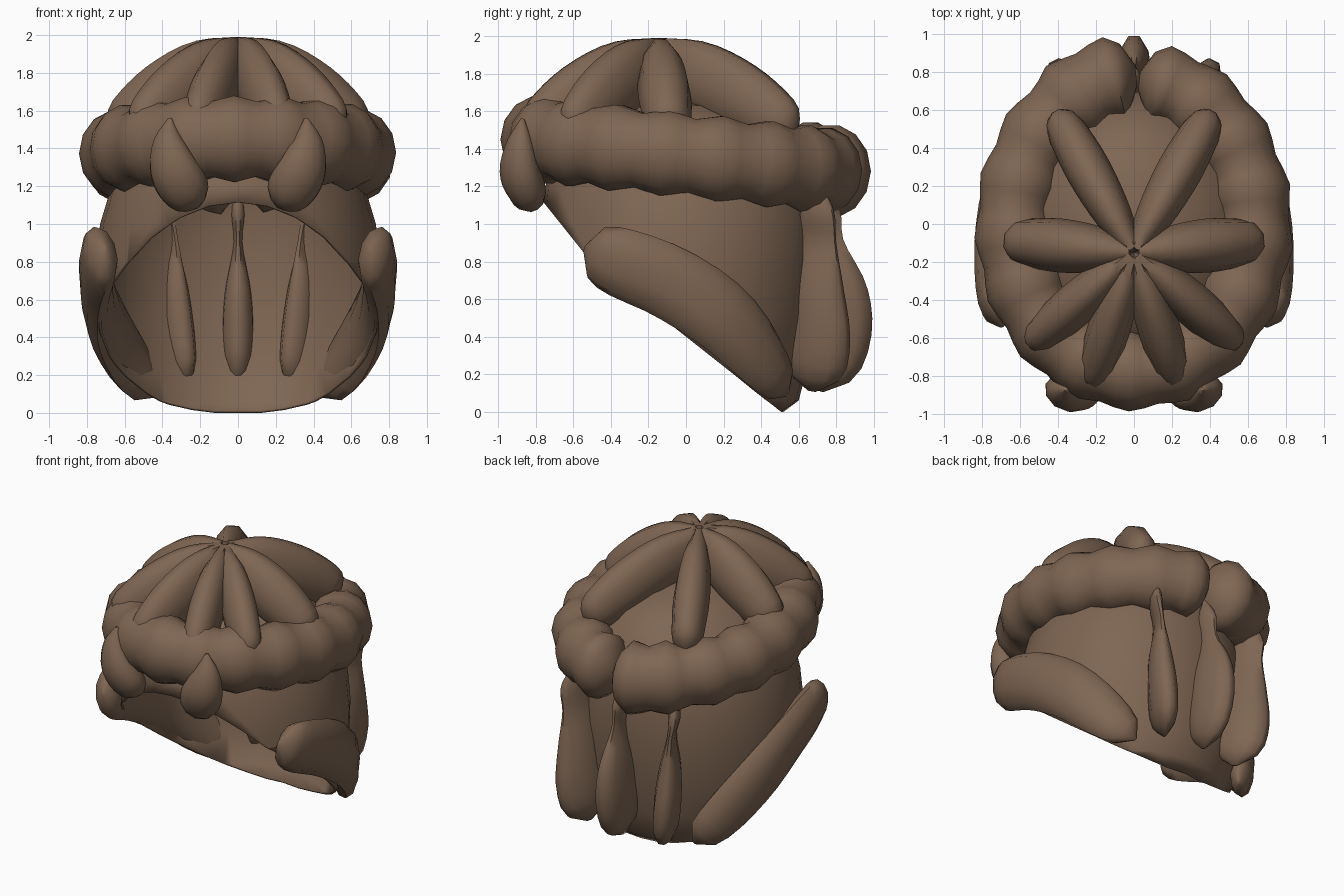
import bpy, bmesh, math
from mathutils import Vector

if "Cube" in bpy.data.objects:
    bpy.data.objects.remove(bpy.data.objects["Cube"])

brown = bpy.data.materials.new("hair_brown")
brown.use_nodes = True
brown.diffuse_color = (0.21, 0.132, 0.086, 1)
brown.node_tree.nodes["Principled BSDF"].inputs["Base Color"].default_value = (0.21, 0.132, 0.086, 1)


def finish(bm, name, angle=60):
    bmesh.ops.recalc_face_normals(bm, faces=bm.faces[:])
    mesh = bpy.data.meshes.new(name)
    bm.to_mesh(mesh)
    bm.free()
    mesh.materials.append(brown)
    obj = bpy.data.objects.new(name, mesh)
    bpy.context.collection.objects.link(obj)
    bpy.ops.object.select_all(action="DESELECT")
    obj.select_set(True)
    bpy.context.view_layer.objects.active = obj
    bpy.ops.object.shade_smooth_by_angle(angle=math.radians(angle))
    return obj


def loft(rings, caps=True):
    bm = bmesh.new()
    loops = [[bm.verts.new(p) for p in ring] for ring in rings]
    n = len(loops[0])
    for a, b in zip(loops, loops[1:]):
        for i in range(n):
            bm.faces.new((a[i], a[(i + 1) % n], b[(i + 1) % n], b[i]))
    if caps:
        bm.faces.new(loops[0])
        bm.faces.new(loops[-1])
    return bm


def sample(keys, count):
    """Smooth interpolation through keys of position and two radii."""
    keys = [Vector(k) for k in keys]
    pts = [2 * keys[0] - keys[1]] + keys + [2 * keys[-1] - keys[-2]]
    out = []
    for s in range(count):
        u = s / (count - 1) * (len(keys) - 1)
        i = min(int(u), len(keys) - 2)
        t = u - i
        a, b, c, d = pts[i:i + 4]
        out.append(0.5 * (2 * b + (c - a) * t + (2 * a - 5 * b + 4 * c - d) * t ** 2
                          + (3 * b - a - 3 * c + d) * t ** 3))
    return out


def tube(name, path, hint, sides=10, angle=60):
    """Sweep an oval; first radius is sideways, second is along the hint."""
    rings = []
    for i, p in enumerate(path):
        pos = Vector(p[:3])
        tangent = (Vector(path[min(i + 1, len(path) - 1)][:3])
                   - Vector(path[max(i - 1, 0)][:3])).normalized()
        side = tangent.cross(hint(pos)).normalized()
        up = side.cross(tangent)
        rings.append([pos + side * p[3] * math.cos(k * math.tau / sides)
                      + up * p[4] * math.sin(k * math.tau / sides) for k in range(sides)])
    return finish(loft(rings), name, angle)


def lock(name, keys, hint, count=15, round_start=0.0, round_end=0.15):
    path = sample(keys, count)
    for i, p in enumerate(path):
        t = i / (count - 1)
        f = 1
        if t > 1 - round_end:
            f = math.sqrt(max(0.02, 1 - ((t - 1 + round_end) / round_end) ** 2))
        elif t < round_start:
            f = math.sqrt(max(0.02, 1 - (1 - t / round_start) ** 2))
        p[3], p[4] = max(p[3] * f, 0.004), max(p[4] * f, 0.004)
    return tube(name, path, hint)


def pair(name, keys, hint, **options):
    for side, s in (("left", 1), ("right", -1)):
        lock(side + "_" + name, [(k[0] * s, *k[1:]) for k in keys], hint, **options)


def upward(p):
    return Vector((0, 0, 1))


def outward(p):
    return Vector((p.x, p.y, 0.0))


# Scalp shell: stacked ovals (height, half width, front, back), cut open at the face
levels = [(0, .55, -.5, .52), (.06, .60, -.6, .6), (.25, .69, -.7, .65), (.5, .75, -.76, .705),
          (.8, .755, -.78, .725), (1.0, .73, -.77, .72), (1.2, .67, -.75, .69),
          (1.4, .56, -.68, .60), (1.54, .42, -.52, .47), (1.63, .24, -.34, .26), (1.67, .03, -.18, -.08)]
rings = []
for z, w, f, b in levels:
    rings.append([(w * math.cos(k * math.tau / 28),
                   (f + b) / 2 + (b - f) / 2 * math.sin(k * math.tau / 28), z) for k in range(28)])
bm = loft(rings, caps=False)
bm.faces.new([v for v in bm.verts if v.co.z > 1.66])
for point, normal in (((0, -.53, .83), (0, 1.25, 1)), ((0, .5, .005), (0, .79, 1))):
    bmesh.ops.bisect_plane(bm, geom=bm.verts[:] + bm.edges[:] + bm.faces[:],
                           plane_co=point, plane_no=normal, clear_inner=True)
scalp = finish(bm, "scalp_shell")
thick = scalp.modifiers.new("thickness", "SOLIDIFY")
thick.thickness = 0.015
thick.offset = -1

# Puffy roll around the head, its rounded ends meeting at the back
count = 69
roll = []
for i in range(count):
    t = i / (count - 1)
    a = math.radians(87.5 - t * 358.5)
    y = -0.01 + 0.765 * math.sin(a)
    puff = 1.01 + 0.075 * math.cos(t * math.tau * 17 + math.pi)
    end = min(t, 1 - t) / 0.035
    if end < 1:
        puff *= math.sqrt(max(0.08, 1 - (1 - end) ** 2))
    if t > 0.9:
        puff *= 1.08
        y += 0.3 * (t - 0.9)
    roll.append((0.63 * math.cos(a), y, 1.365 - 0.11 * y, 0.197 * puff, 0.217 * puff))
tube("puffy_roll", roll, upward, sides=14)

# Tall locks fanning out from the crown
for place, tx, ty, wide in (("back", .40, .57, .12), ("side", .64, -.09, .142),
                            ("front_side", .53, -.62, .115), ("front", .22, -.82, .112)):
    y0 = -0.15
    keys = [(tx * f, y0 + (ty - y0) * f, z, wide * w, h) for f, z, w, h in
            ((0, 1.83, .45, .17), (.3, 1.79, .85, .19), (.6, 1.68, 1, .19),
             (.85, 1.56, .9, .16), (1, 1.46, .75, .12))]
    pair(place + "_crown_lock", keys, upward, round_end=0.2)

# Teardrop tufts on the forehead
pair("forehead_tuft", [(.36, -.87, 1.56, .01, .01), (.37, -.885, 1.43, .09, .07),
                       (.34, -.885, 1.29, .135, .105), (.28, -.85, 1.18, .135, .105),
                       (.21, -.79, 1.09, .085, .07)], outward, round_end=0.2)

# Broad flat locks along the lower side edges
pair("side_lock", [(.70, -.54, .87, .14, .08), (.74, -.36, .80, .185, .09), (.75, -.08, .685, .195, .09),
                   (.705, .2, .50, .19, .09), (.58, .41, .27, .16, .08), (.44, .54, .09, .10, .06)],
     outward, round_start=0.12, round_end=0.1)

# Pinched locks hanging at the back, pressed through the shell
pair("nape_lock", [(.39, .70, 1.22, .01, .01), (.40, .70, 1.07, .04, .10), (.375, .70, .90, .03, .115),
                   (.36, .695, .65, .075, .16), (.34, .70, .38, .09, .19), (.30, .67, .11, .07, .17)],
     outward, count=19, round_end=0.12)
lock("centre_nape_lock", [(0, .72, 1.22, .01, .01), (0, .735, 1.07, .04, .09), (0, .755, .90, .028, .09),
                          (0, .78, .65, .08, .195), (0, .78, .40, .095, .215), (0, .71, .11, .07, .16)],
     outward, count=19, round_end=0.12)
